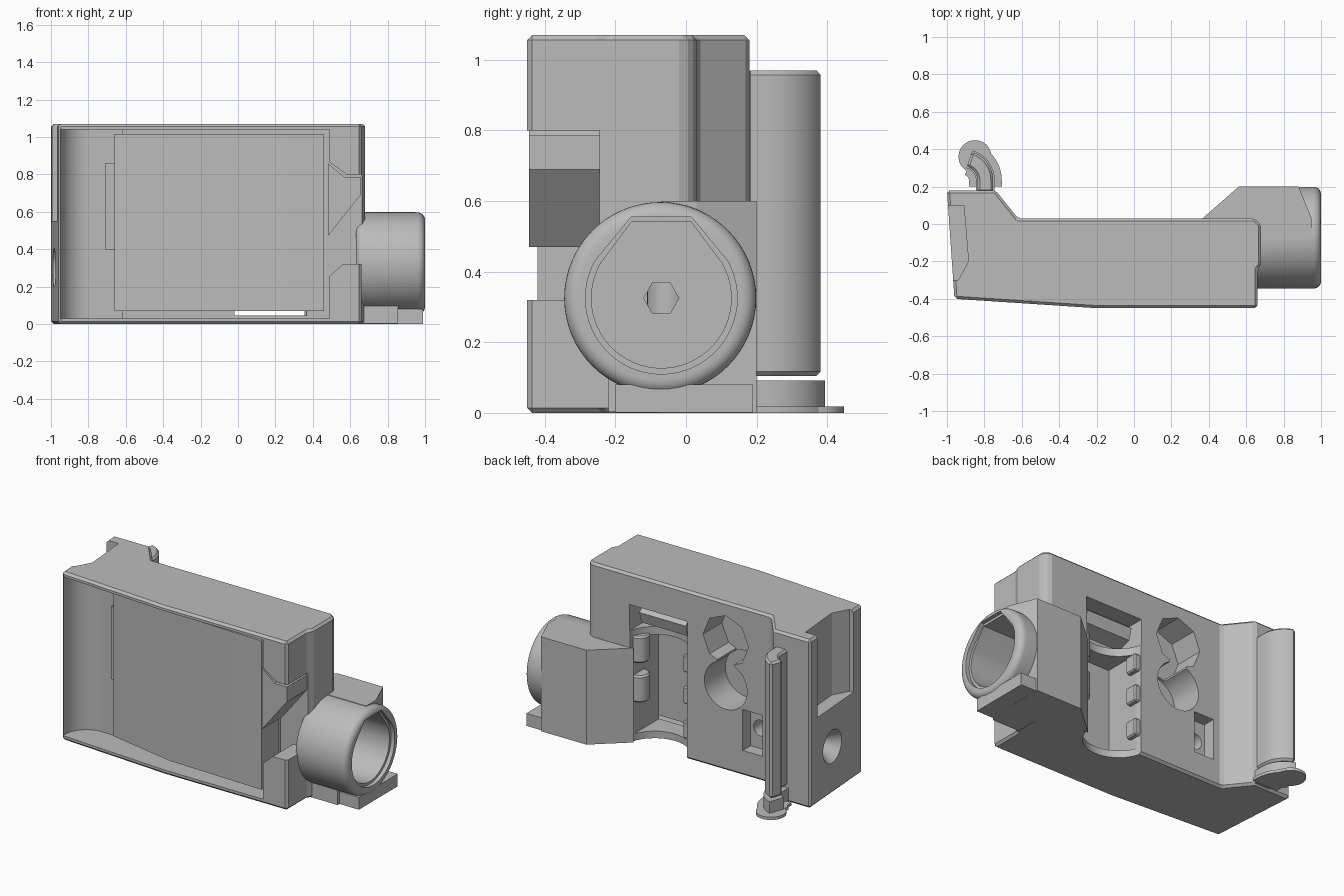
import bpy, bmesh, math
from mathutils import Vector

cube = bpy.data.objects.get("Cube")
if cube:
    bpy.data.objects.remove(cube, do_unlink=True)

grey = bpy.data.materials.new("light_grey")
grey.use_nodes = True
COLOR = (0.5, 0.5, 0.5, 1)
grey.diffuse_color = COLOR
grey.node_tree.nodes["Principled BSDF"].inputs["Base Color"].default_value = COLOR


def prism(name, pts, axis, lo, hi, bevel=0, segments=1):
    """Extrude a 2D outline along an axis, with optional softened edges."""
    place = {"x": lambda u, v, w: (w, u, v),
             "y": lambda u, v, w: (u, w, v),
             "z": lambda u, v, w: (u, v, w)}[axis]
    bm = bmesh.new()
    base = [bm.verts.new(place(u, v, lo)) for u, v in pts]
    top = [bm.verts.new(place(u, v, hi)) for u, v in pts]
    bm.faces.new(base)
    bm.faces.new(top)
    n = len(pts)
    for i in range(n):
        j = (i + 1) % n
        bm.faces.new((base[i], base[j], top[j], top[i]))
    bmesh.ops.recalc_face_normals(bm, faces=bm.faces)
    mesh = bpy.data.meshes.new(name)
    bm.to_mesh(mesh)
    bm.free()
    mesh.materials.append(grey)
    obj = bpy.data.objects.new(name, mesh)
    bpy.context.collection.objects.link(obj)
    if bevel:
        mod = obj.modifiers.new("soft_edges", "BEVEL")
        mod.width, mod.segments = bevel, segments
        mod.limit_method, mod.angle_limit = "ANGLE", math.radians(35)
        apply(obj, mod)
    return obj


def apply(obj, mod):
    bpy.ops.object.select_all(action="DESELECT")
    bpy.context.view_layer.objects.active = obj
    obj.select_set(True)
    bpy.ops.object.modifier_apply(modifier=mod.name)


def combine(obj, other, operation="DIFFERENCE"):
    """Cut or fuse another part into obj, then discard that part."""
    mod = obj.modifiers.new("combine", "BOOLEAN")
    mod.operation, mod.solver, mod.object = operation, "EXACT", other
    apply(obj, mod)
    bpy.data.objects.remove(other, do_unlink=True)


def rect(u0, u1, v0, v1):
    return [(u0, v0), (u1, v0), (u1, v1), (u0, v1)]


def arc(u, v, r, start=0, end=360, n=48):
    count = n if end - start == 360 else n + 1
    angles = [math.radians(start + (end - start) * i / n) for i in range(count)]
    return [(u + r * math.cos(a), v + r * math.sin(a)) for a in angles]


def ribbon(path, half):
    """Outline of a band of constant width around a path."""
    pts = [Vector(p) for p in path]
    left, right = [], []
    for i, p in enumerate(pts):
        d = (pts[min(i + 1, len(pts) - 1)] - pts[max(i - 1, 0)]).normalized()
        side = Vector((-d.y, d.x)) * half
        left.append(tuple(p + side))
        right.append(tuple(p - side))
    return left + right[::-1]


# Main housing
footprint = [(-1.0, 0.18), (-0.74, 0.18), (-0.62, 0.03), (0.645, 0.03),
             (0.68, -0.005), (0.68, -0.22), (0.66, -0.24), (0.66, -0.45),
             (-0.2, -0.45), (-0.96, -0.4)]
body = prism("housing", footprint, "z", 0, 1.07, 0.016)

# Front bay with a concave left wall
bay = [(-0.95, -0.6)] + arc(-0.8, -0.38, 0.15, 180, 90, 12)
bay += [(-0.62, -0.23), (-0.62, -0.25), (0.49, -0.25), (0.49, -0.6)]
combine(body, prism("bay_cutter", bay, "z", 0.03, 1.04))

# Notch in the right front edge
notch = [(0.47, 0.24), (0.56, 0.32), (0.75, 0.32), (0.75, 0.8),
         (0.58, 0.8), (0.47, 0.88)]
combine(body, prism("notch_cutter", notch, "y", -0.6, -0.245))

# Rear slot: round trough, window to the bay, clip pocket above
combine(body, prism("trough_cutter", arc(0.172, 0.07, 0.204), "z", -0.1, 0.72))
combine(body, prism("window_cutter", rect(-0.02, 0.365, 0.045, 0.66), "y", -0.3, 0.0))
combine(body, prism("clip_cutter", rect(-0.03, 0.375, 0.71, 0.875), "y", -0.16, 0.2))

# Keyhole in the back
combine(body, prism("key_cutter", arc(-0.3, 0.825, 0.16, n=8), "y", -0.16, 0.2))
combine(body, prism("round_cutter", arc(-0.3, 0.54, 0.15), "y", -0.18, 0.2))
combine(body, prism("neck_cutter", rect(-0.36, -0.24, 0.6, 0.75), "y", -0.16, 0.2))

# Square rear pocket with a small bore
combine(body, prism("pocket_cutter", rect(-0.56, -0.42, 0.16, 0.42), "y", -0.05, 0.2))
combine(body, prism("bore_cutter", arc(-0.49, 0.29, 0.05, n=24), "y", -0.14, 0.2))

# Open pocket at the top of the left wall
side_pocket = [(-1.1, 0.1), (-0.91, 0.1), (-0.885, -0.2), (-0.94, -0.3), (-1.1, -0.3)]
combine(body, prism("side_cutter", side_pocket, "z", 0.55, 1.2))

# Conical sink on the left wall
bpy.ops.mesh.primitive_cone_add(vertices=32, radius1=0.13, radius2=0.03, depth=0.14,
                                location=(-0.95, -0.07, 0.3),
                                rotation=(0, math.radians(90), 0))
combine(body, bpy.context.object)

# Side socket: block, base, foot and round barrel
block = [(0.355, 0.02), (0.56, 0.2), (0.88, 0.2), (0.95, 0.03), (0.95, -0.07),
         (0.6, -0.07), (0.6, 0.0)]
socket = prism("side_socket", block, "z", 0.3, 0.6)
lower = block[:2] + [(0.88, 0.2), (0.88, -0.07)] + block[5:]
combine(socket, prism("lower_block", lower, "z", 0, 0.3), "UNION")
combine(socket, prism("base", rect(0.6, 0.855, -0.22, 0.19), "z", 0.002, 0.1), "UNION")
combine(socket, prism("foot", rect(0.85, 0.99, -0.2, 0.19), "z", 0.001, 0.08), "UNION")
combine(socket, prism("barrel", arc(-0.073, 0.325, 0.272, n=64), "x", 0.63, 1.0, 0.04, 6),
        "UNION")


def bore_outline(r, top):
    return arc(-0.07, 0.325, r, 150, 390, 40) + [(0.015, top), (-0.155, top)]


combine(socket, prism("mouth_cutter", bore_outline(0.215, 0.555), "x", 0.975, 1.1))
combine(socket, prism("barrel_cutter", bore_outline(0.198, 0.54), "x", 0.7, 1.1))

# Hexagonal passage from the socket to the slot
for part in (body, socket):
    hexagon = arc(-0.07, 0.325, 0.05, n=6)
    combine(part, prism("passage_cutter", hexagon, "x", 0.2, 1.1))

# Front panel, slightly folded
panel = [(-0.66, -0.245), (-0.66, -0.31), (-0.2, -0.4), (0.46, -0.42), (0.46, -0.245)]
prism("front_panel", panel, "z", 0.07, 1.015)
prism("panel_tab", rect(-0.71, -0.655, -0.26, -0.21), "z", 0.4, 0.86)

# Wedge in the right notch
wedge = [(0.48, 0.47), (0.655, 0.69), (0.655, 0.785), (0.57, 0.785), (0.48, 0.86)]
prism("notch_wedge", wedge, "y", -0.445, -0.24)

# Fittings inside the rear slot
lip = [(-0.12, 0.72), (-0.03, 0.75), (-0.01, 0.82), (-0.05, 0.855), (-0.12, 0.855)]
prism("slot_clip", lip, "x", 0.01, 0.335)
for z in (0.12, 0.34, 0.54):
    prism("slot_ledge", rect(-0.035, 0.01, -0.06, 0.02), "z", z, z + 0.11, 0.008)
for z in (0.25, 0.5):
    prism("slot_cup", arc(0.36, -0.05, 0.06, n=32), "z", z, z + 0.17, 0.01)

# Curved cable hook on the back
hook = [(-0.795, 0.17), (-0.795, 0.235)] + arc(-0.91, 0.235, 0.115, 8, 75, 8)
prism("hook", ribbon(hook, 0.042), "z", 0.105, 0.97, 0.015)
prism("hook_neck", ribbon(hook, 0.05), "z", 0.01, 0.092)
prism("hook_flange", ribbon([(-0.795, 0.2)] + hook[1:-1], 0.088), "z", 0, 0.018)
prism("flange_end", arc(-0.85, 0.36, 0.088), "z", 0, 0.018)

# Shading
bpy.ops.object.select_all(action="DESELECT")
for obj in bpy.context.scene.objects:
    if obj.type == "MESH":
        obj.select_set(True)
        bpy.context.view_layer.objects.active = obj
bpy.ops.object.shade_smooth_by_angle(angle=math.radians(17))
